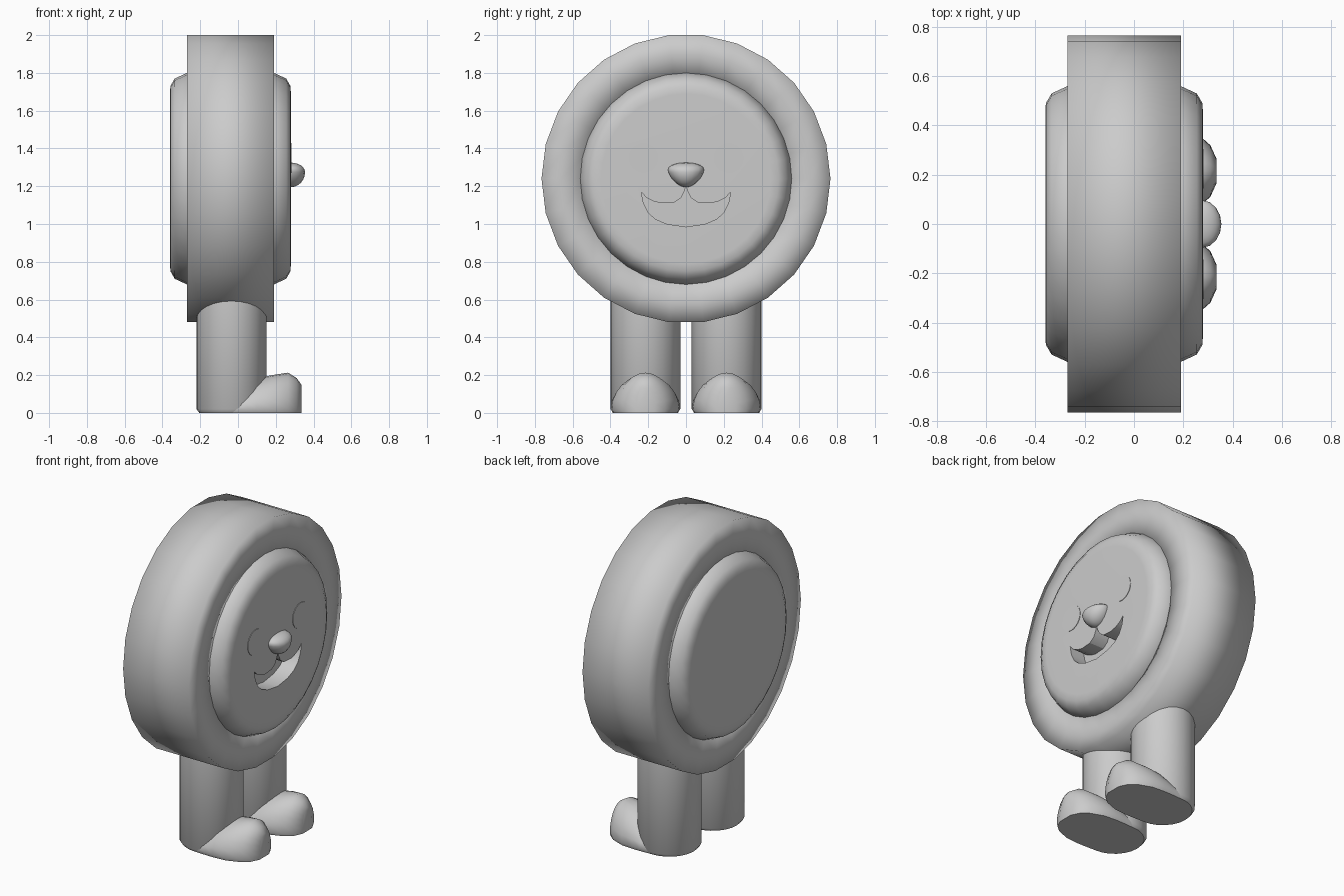
import bpy, bmesh, math
from mathutils import Matrix

if "Cube" in bpy.data.objects:
    bpy.data.objects.remove(bpy.data.objects["Cube"])

grey = bpy.data.materials.new("plain_grey")
grey.diffuse_color = (0.6, 0.6, 0.6, 1)
grey.use_nodes = True
grey.node_tree.nodes["Principled BSDF"].inputs["Base Color"].default_value = grey.diffuse_color
CZ = 1.24  # wheel centre height


def finish(bm, name, angle=None):
    bmesh.ops.recalc_face_normals(bm, faces=bm.faces[:])
    me = bpy.data.meshes.new(name)
    bm.to_mesh(me)
    bm.free()
    ob = bpy.data.objects.new(name, me)
    bpy.context.collection.objects.link(ob)
    me.materials.append(grey)
    bpy.ops.object.select_all(action='DESELECT')
    ob.select_set(True)
    bpy.context.view_layer.objects.active = ob
    if angle is None:
        bpy.ops.object.shade_smooth()
    else:
        bpy.ops.object.shade_smooth_by_angle(angle=math.radians(angle))
    return ob


def loft(bm, rings, close=False, caps=True):
    vs = [[bm.verts.new(p) for p in r] for r in rings]
    n = len(vs[0])
    pairs = list(zip(vs, vs[1:])) + ([(vs[-1], vs[0])] if close else [])
    for a, b in pairs:
        for i in range(n):
            j = (i + 1) % n
            bm.faces.new((a[i], a[j], b[j], b[i]))
    if caps and not close:
        bm.faces.new(vs[0])
        bm.faces.new(vs[-1])


def lathe_rings(profile, n):
    # rings around the x axis through the wheel centre
    return [[(x, r * math.cos(2 * math.pi * i / n), CZ + r * math.sin(2 * math.pi * i / n))
             for i in range(n)] for x, r in profile]


# Tyre: straight-sided ring, softly shaded
bm = bmesh.new()
loft(bm, lathe_rings([(0.19, 0.55), (0.19, 0.66), (0.19, 0.765),
                      (-0.27, 0.765), (-0.27, 0.66), (-0.27, 0.55)], 26), close=True)
finish(bm, "tyre")

# Hub: disc bulging out of both sides, carries the face
bm = bmesh.new()
loft(bm, lathe_rings([(-0.36, 0.45), (-0.358, 0.49), (-0.335, 0.53), (-0.27, 0.56),
                      (0.19, 0.56), (0.255, 0.53), (0.278, 0.49), (0.28, 0.45)], 32))
hub = finish(bm, "hub", 50)

# Mouth: smile shape cut into the face
upper = [(0.237, 1.17), (0.21, 1.14), (0.17, 1.12), (0.13, 1.11),
         (0.06, 1.115), (0.025, 1.14), (0.008, 1.175)]
lower = [(0.1, 1.0), (0.16, 1.025), (0.2, 1.06), (0.225, 1.11)]
half = lower + upper
outline = [(0, 0.985)] + half + [(0, 1.2)] + [(-y, z) for y, z in reversed(half)]
bm = bmesh.new()
loft(bm, [[(x, y, z) for y, z in outline] for x in (0.18, 0.35)])
cutter = finish(bm, "mouth_cutter", 30)
cutter.hide_render = True
mod = hub.modifiers.new("mouth", 'BOOLEAN')
mod.operation = 'DIFFERENCE'
mod.solver = 'EXACT'
mod.object = cutter
bpy.context.view_layer.objects.active = hub
bpy.ops.object.modifier_apply(modifier=mod.name)
bpy.data.objects.remove(cutter)
hub.select_set(True)
bpy.context.view_layer.objects.active = hub
bpy.ops.object.shade_smooth_by_angle(angle=math.radians(50))

# Nose: sphere, wide on top and narrow below
bm = bmesh.new()
bmesh.ops.create_uvsphere(bm, u_segments=16, v_segments=12, radius=1)
for v in bm.verts:
    x, y, z = v.co
    v.co = (0.28 + 0.075 * x, 0.093 * y * (1 + 0.25 * z),
            1.275 + z * (0.05 if z > 0 else 0.08))
finish(bm, "nose")

for side, s in (("left", -1), ("right", 1)):
    # Eyes: thin round plates
    bm = bmesh.new()
    bmesh.ops.create_cone(bm, cap_ends=True, segments=24, radius1=0.08, radius2=0.08, depth=0.006,
                          matrix=Matrix.Translation((0.28, s * 0.225, 1.35))
                          @ Matrix.Rotation(math.pi / 2, 4, 'Y'))
    finish(bm, side + "_eye", 30)

    # Leg: upright cylinder with a small chamfer at the ground
    cy, n = s * 0.215, 24
    bm = bmesh.new()
    loft(bm, [[(-0.035 + r * math.cos(2 * math.pi * i / n),
                cy + r * math.sin(2 * math.pi * i / n), z) for i in range(n)]
              for r, z in ((0.17, 0), (0.185, 0.02), (0.185, 0.64))])
    finish(bm, side + "_leg", 50)

    # Foot: domed sections (x, half width, height) along x
    sections = [(-0.035, 0.18, 0.1), (0.05, 0.184, 0.15), (0.1, 0.184, 0.182),
                (0.18, 0.178, 0.2), (0.265, 0.145, 0.213), (0.31, 0.105, 0.185),
                (0.335, 0.05, 0.15)]
    bm = bmesh.new()
    loft(bm, [[(x, cy + w * 0.94, 0)]
              + [(x, cy + w * math.cos(math.pi * k / 12),
                  0.02 + (h - 0.02) * math.sin(math.pi * k / 12)) for k in range(13)]
              + [(x, cy - w * 0.94, 0)] for x, w, h in sections])
    finish(bm, side + "_foot", 50)
